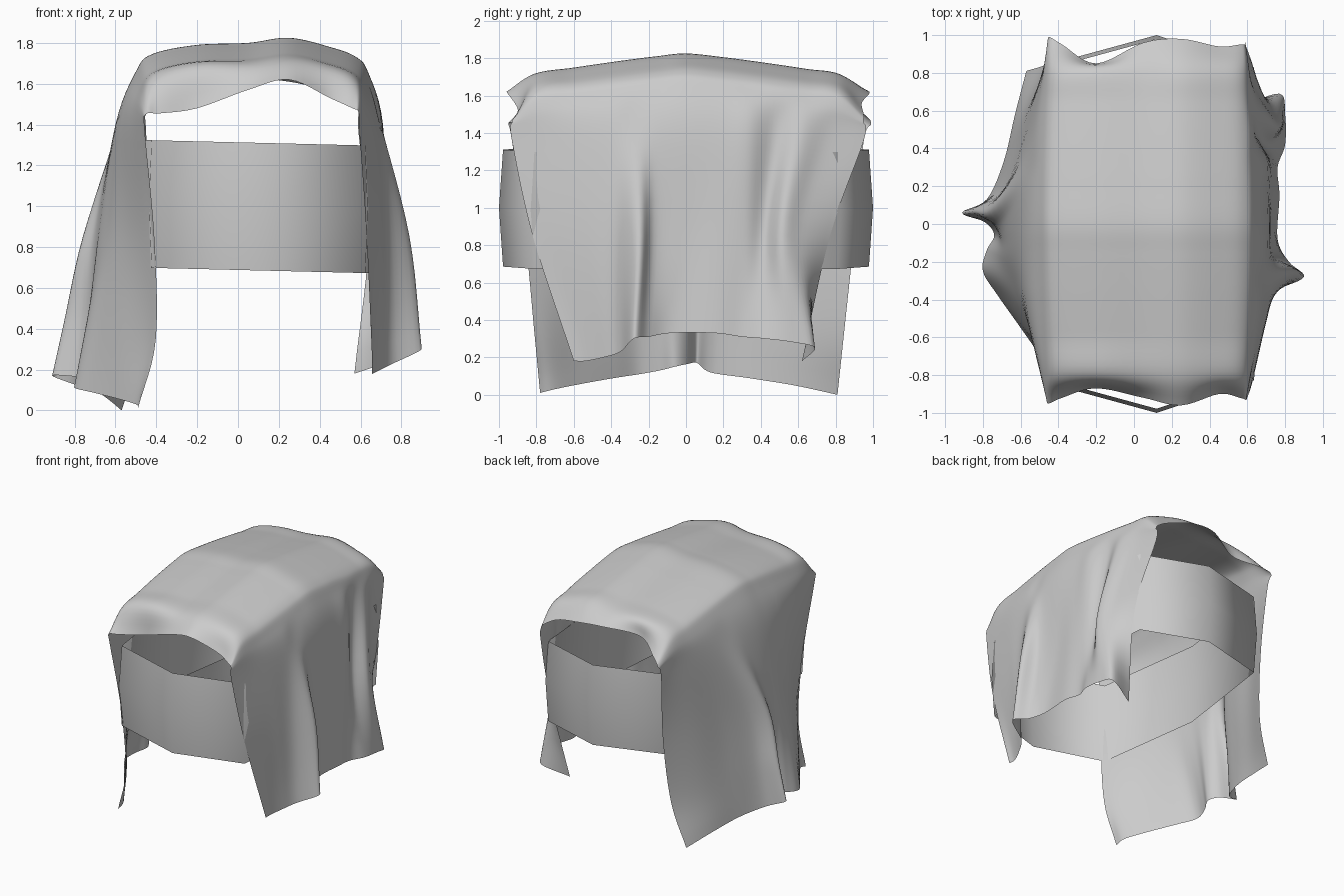
import bpy, math

if "Cube" in bpy.data.objects:
    bpy.data.objects.remove(bpy.data.objects["Cube"])

def make_object(name, verts, faces):
    me = bpy.data.meshes.new(name)
    me.from_pydata(verts, [], faces)
    me.polygons.foreach_set("use_smooth", [True] * len(me.polygons))
    me.update()
    ob = bpy.data.objects.new(name, me)
    bpy.context.collection.objects.link(ob)
    return ob

def spline(pts, n):
    """Catmull-Rom through 3D points, n steps per span."""
    first = [2 * a - b for a, b in zip(pts[0], pts[1])]
    last = [2 * a - b for a, b in zip(pts[-1], pts[-2])]
    p = [first] + list(pts) + [last]
    out = []
    for i in range(1, len(p) - 2):
        for k in range(n):
            t = k / n
            out.append(tuple(
                0.5 * (2 * b + (c - a) * t + (2 * a - 5 * b + 4 * c - d) * t * t
                       + (3 * b - a - 3 * c + d) * t ** 3)
                for a, b, c, d in zip(*p[i - 1:i + 3])))
    return out + [tuple(pts[-1])]

# Cloth: guide rows run front to back, from the left hem over the top to the right hem
top_y = [-.95, -.81, -.6, -.4, -.28, -.15, 0, .2, .35, .5, .65, .82, .97]
left_hem = [(-.49, -.78, .01), (-.5, -.7, .03), (-.6, -.55, .06), (-.72, -.38, .09),
            (-.8, -.25, .11), (-.78, -.14, .13), (-.74, -.06, .15), (-.79, .01, .165),
            (-.91, .06, .17), (-.78, .13, .12), (-.69, .33, .09), (-.63, .58, .05),
            (-.57, .81, .0)]
left_mid = [(-.41, -.86), (-.46, -.76), (-.54, -.58), (-.61, -.42), (-.65, -.3), (-.68, -.18),
            (-.69, -.08), (-.71, 0), (-.76, .08), (-.68, .2), (-.61, .4), (-.54, .65),
            (-.43, .90)]
right_mid = [(.63, -.82), (.66, -.69), (.70, -.52), (.74, -.38), (.84, -.25), (.75, -.17),
             (.73, 0), (.74, .18), (.73, .32), (.70, .42), (.77, .51), (.72, .62), (.64, .77)]
right_hem = [(.66, -.6, .18), (.66, -.54, .18), (.70, -.44, .2), (.76, -.35, .23),
             (.9, -.28, .3), (.82, -.2, .31), (.76, -.08, .33), (.77, .15, .33),
             (.76, .3, .31), (.80, .42, .3), (.80, .58, .28), (.77, .69, .25),
             (.57, .62, .18)]

# Free front and back edges of the left flap belly inward above the hem
left_low = []
for i, (h, m) in enumerate(zip(left_hem, left_mid)):
    belly = {0: .055, 1: .03, 11: .02, 12: .05}.get(i, 0)
    left_low.append((.6 * h[0] + .4 * m[0] + belly, .6 * h[1] + .4 * m[1], .6 * h[2] + .34))

def side_row(x_end, x_mid, mid, ripples):
    """Row just under the shoulder, bulging outward in the middle."""
    row = []
    for i, (y, m) in enumerate(zip(top_y, mid)):
        b = 1 - (abs(y) / .97) ** 2
        yy = .7 * y + .3 * m[1] if abs(y) < .9 else y * .98
        row.append((x_end + (x_mid - x_end) * b + ripples.get(i, 0), yy, 1.36 + .04 * b))
    return row

def top_row(x, spread, drop, front, back):
    """Row along the crown; front and back give the lip's (y, z)."""
    row = [(x, *front)]
    for y in top_y[1:-1]:
        row.append((x + spread * (1 - y * y), y, 1.83 - .14 * abs(y) ** 1.2 - drop))
    return row + [(x, *back)]

rows = [
    left_hem,
    left_low,
    [(x, y, .85) for x, y in left_mid],
    side_row(-.45, -.60, left_mid, {}),
    top_row(-.45, -.05, .17, (-.95, 1.45), (.99, 1.45)),
    top_row(-.38, -.04, .085, (-.92, 1.455), (.95, 1.5)),
    top_row(-.2, 0, .04, (-.87, 1.48), (.85, 1.57)),
    top_row(.05, 0, .03, (-.92, 1.57), (.96, 1.62)),
    top_row(.25, 0, .005, (-.96, 1.62), (.98, 1.61)),
    top_row(.45, 0, .05, (-.90, 1.53), (.94, 1.56)),
    top_row(.56, .02, .1, (-.92, 1.48), (.95, 1.5)),
    top_row(.59, .05, .18, (-.93, 1.46), (.95, 1.46)),
    side_row(.59, .71, right_mid, {8: .01, 9: -.03, 10: .02}),
    [(x, y, .85) for x, y in right_mid],
    right_hem,
]
N = 6
along = [spline(r, N) for r in rows]
across = [spline(col, N) for col in zip(*along)]
w = len(across[0])
verts = [p for col in across for p in col]
faces = [(i * w + j, i * w + j + 1, (i + 1) * w + j + 1, (i + 1) * w + j)
         for i in range(len(across) - 1) for j in range(w - 1)]
make_object("draped_cloth", verts, faces)

# Band: open eight-sided ring under the cloth, slightly barrelled and tilted
plan = [(0, -.99), (.51, -.82), (.58, 0), (.51, .82), (0, .99), (-.55, .84), (-.67, 0), (-.55, -.84)]
bv, bf = [], []
for z, s in ((.685, .988), (1.0, 1.01), (1.31, .988)):
    bv += [(.12 + x * s, y * s, z - .024 * x) for x, y in plan]
for r in range(2):
    for i in range(8):
        j = (i + 1) % 8
        bf.append((r * 8 + i, r * 8 + j, r * 8 + 8 + j, r * 8 + 8 + i))
make_object("inner_band", bv, bf)
